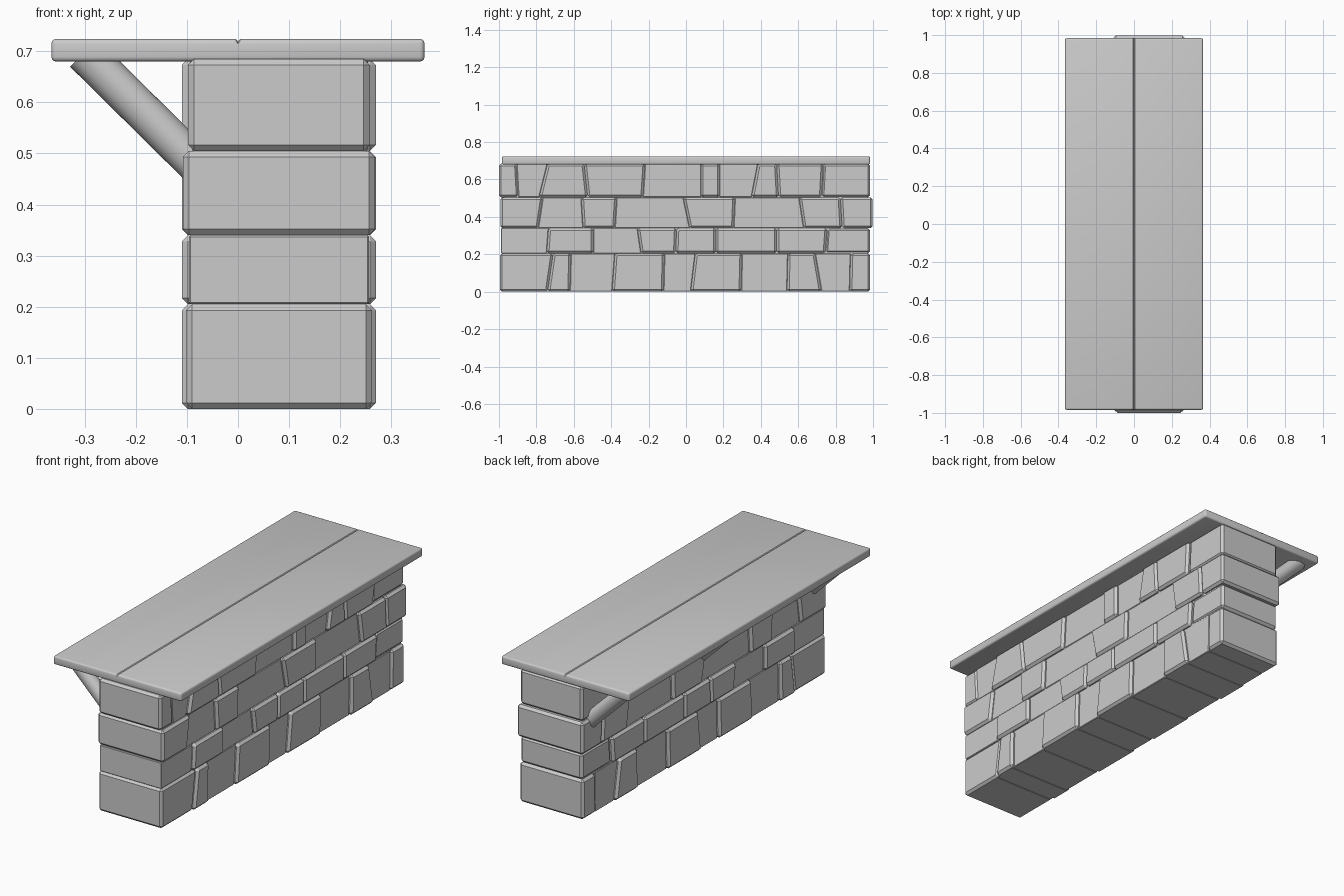
import bpy, bmesh
from mathutils import Vector

cube = bpy.data.objects.get("Cube")
if cube:
    bpy.data.objects.remove(cube, do_unlink=True)

grey = bpy.data.materials.new("plain_grey")
grey.use_nodes = True
GREY = (0.6, 0.6, 0.6, 1)
grey.diffuse_color = GREY
grey.node_tree.nodes["Principled BSDF"].inputs["Base Color"].default_value = GREY


def finish(name, bm):
    mesh = bpy.data.meshes.new(name)
    bmesh.ops.recalc_face_normals(bm, faces=bm.faces)
    bm.to_mesh(mesh)
    bm.free()
    mesh.materials.append(grey)
    obj = bpy.data.objects.new(name, mesh)
    bpy.context.collection.objects.link(obj)
    return obj


def smooth(obj, angle):
    bpy.ops.object.select_all(action='DESELECT')
    obj.select_set(True)
    bpy.context.view_layer.objects.active = obj
    bpy.ops.object.shade_smooth_by_angle(angle=angle)


def slanted_box(name, x0, x1, z0, z1, start, end, bevel):
    """Box whose y ends are (bottom, top) pairs, so its ends may lean."""
    bm = bmesh.new()
    bmesh.ops.create_cube(bm, size=1)
    for v in bm.verts:
        top = v.co.z > 0
        side = end if v.co.y > 0 else start
        v.co = Vector((x1 if v.co.x > 0 else x0, side[top], z1 if top else z0))
    if bevel:
        bmesh.ops.bevel(bm, geom=bm.edges[:], offset=bevel, segments=1, affect='EDGES')
    return finish(name, bm)


# Stone courses: height range, leaning joints (bottom, top), P = proud stone, R = recessed stone
WALL_X = 0.08
courses = [
    (0.0, 0.205, -0.995, 0.985, 0.182, "PPRPRPRPRP",
     [(-.74, -.71), (-.62, -.615), (-.395, -.38), (-.12, -.115), (.025, .05),
      (.295, .3), (.54, .545), (.725, .69), (.875, .88)]),
    (0.205, 0.34, -0.99, 0.985, 0.176, "RPRPPPPP",
     [(-.745, -.735), (-.495, -.495), (-.24, -.26), (-.055, -.05), (.16, .16),
      (.485, .485), (.745, .755)]),
    (0.34, 0.505, -0.993, 0.998, 0.188, "PRPRPRPP",
     [(-.79, -.765), (-.55, -.56), (-.38, -.37), (.02, -.015), (.255, .262),
      (.63, .605), (.835, .825)]),
    (0.505, 0.685, -1.0, 0.985, 0.178, "PRPPRPRPPP",
     [(-.895, -.905), (-.785, -.74), (-.525, -.545), (-.23, -.218), (.08, .08),
      (.18, .18), (.35, .385), (.495, .485), (.725, .735)]),
]
for row, (z0, z1, y0, y1, end_half, kinds, joints) in enumerate(courses, 1):
    cuts = [(y0, y0)] + joints + [(y1, y1)]
    for i, kind in enumerate(kinds):
        proud = kind == "P"
        half = 0.19 if proud else 0.174
        if i in (0, len(kinds) - 1):
            half = end_half
        slanted_box(f"stone_{row}_{i + 1}", WALL_X - half, WALL_X + half, z0, z1,
                    cuts[i], cuts[i + 1], 0.012 if proud else 0.003)

# Mortar core behind the stone joints
slanted_box("wall_core", WALL_X - 0.17, WALL_X + 0.17, 0.002, 0.682,
            (-0.97, -0.97), (0.97, 0.97), 0)

# Two long counter planks with softened edges; inner edges make a fine seam
for name, x0, x1 in (("right_plank", -0.365, 0), ("left_plank", 0, 0.365)):
    bm = bmesh.new()
    bmesh.ops.create_cube(bm, size=1)
    for v in bm.verts:
        v.co = Vector((x1 if v.co.x > 0 else x0, v.co.y * 1.967, 0.702 + v.co.z * 0.044))
    outer = [e for e in bm.edges if any(abs(v.co.x) > 0.1 for v in e.verts)]
    seam = [e for e in bm.edges if e not in outer and all(v.co.z > 0.7 for v in e.verts)]
    bmesh.ops.bevel(bm, geom=outer, offset=0.009, segments=3, profile=0.5, affect='EDGES')
    seam = [e for e in bm.edges if all(abs(v.co.x) < 0.001 and v.co.z > 0.715 for v in e.verts)]
    bmesh.ops.bevel(bm, geom=seam, offset=0.004, segments=1, affect='EDGES')
    smooth(finish(name, bm), 0.6)

# Round diagonal braces under the overhang
low, high = Vector((-0.04, 0, 0.438)), Vector((-0.302, 0, 0.697))
axis = high - low
for name, y in (("front_brace", -0.9), ("middle_brace", 0), ("back_brace", 0.9)):
    bm = bmesh.new()
    bmesh.ops.create_cone(bm, cap_ends=True, segments=24, radius1=0.038, radius2=0.038,
                          depth=axis.length)
    turn = axis.to_track_quat('Z', 'Y')
    centre = (low + high) / 2 + Vector((0, y, 0))
    for v in bm.verts:
        v.co = turn @ v.co + centre
    # Trim the top end flush inside the counter
    bmesh.ops.bisect_plane(bm, geom=bm.verts[:] + bm.edges[:] + bm.faces[:],
                           plane_co=(0, 0, 0.69), plane_no=(0, 0, 1), clear_outer=True)
    smooth(finish(name, bm), 0.6)
